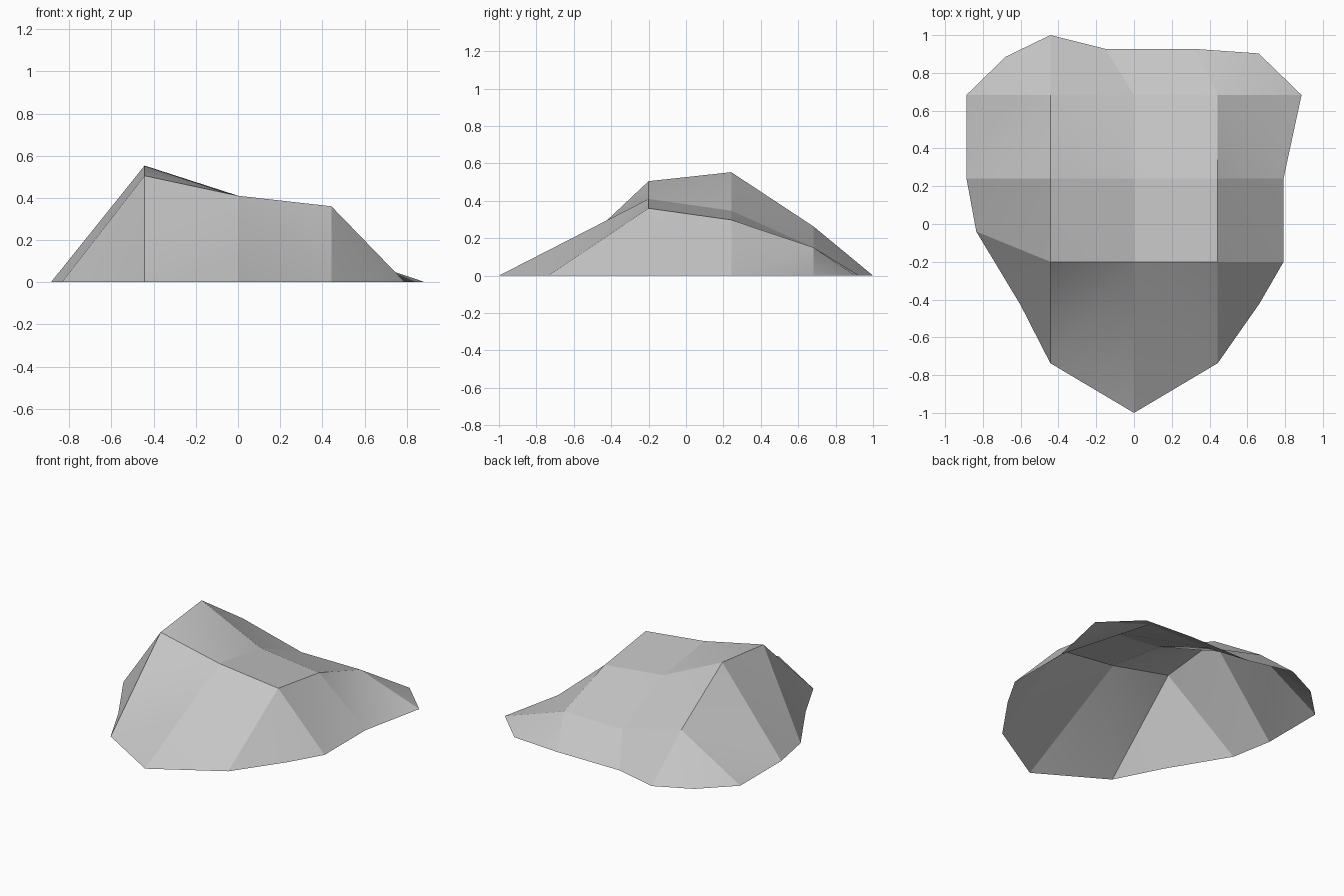
import bpy, bmesh

if "Cube" in bpy.data.objects:
    bpy.data.objects.remove(bpy.data.objects["Cube"])

# Plain grey stone
stone = bpy.data.materials.new("grey_stone")
stone.use_nodes = True
grey = (0.56, 0.56, 0.56, 1)
stone.diffuse_color = grey
stone.node_tree.nodes["Principled BSDF"].inputs["Base Color"].default_value = grey

# Ground outline, each side running from low to high coordinate
front = [(-0.60, -0.43), (-0.443, -0.737), (0, -1.0), (0.443, -0.737), (0.665, -0.42)]
back = [(-0.68, 0.885), (-0.443, 1.0), (-0.15, 0.927), (0.32, 0.927), (0.66, 0.903)]
left_edge = [(-0.835, -0.04), (-0.887, 0.242), (-0.887, 0.683)]
right_edge = [(0.792, -0.20), (0.792, 0.242), (0.887, 0.683)]

# Raised crown: heights at regular grid points, front row first
columns = (-0.443, 0, 0.443)
rows = (-0.20, 0.242, 0.683)
heights = [(0.505, 0.41, 0.36), (0.553, 0.347, 0.298), (0.262, 0.15, 0.15)]

bm = bmesh.new()


def ground(points):
    return [bm.verts.new((x, y, 0)) for x, y in points]


grid = [ground(front)]
for y, row, lo, hi in zip(rows, heights, left_edge, right_edge):
    crown = [bm.verts.new((x, y, z)) for x, z in zip(columns, row)]
    grid.append(ground([lo]) + crown + ground([hi]))
grid.append(ground(back))

# Skin the grid; the underside stays open
for j in range(4):
    for i in range(4):
        bm.faces.new((grid[j][i], grid[j][i + 1], grid[j + 1][i + 1], grid[j + 1][i]))

# Facet edges stay sharp, while each facet folds softly along its short diagonal
for face in bm.faces:
    face.smooth = True
facet_edges = list(bm.edges)
bmesh.ops.triangulate(bm, faces=bm.faces[:], quad_method='SHORT_EDGE')
for edge in facet_edges:
    edge.smooth = False

mesh = bpy.data.meshes.new("rock_mound")
bm.to_mesh(mesh)
bm.free()
mesh.materials.append(stone)

rock = bpy.data.objects.new("rock_mound", mesh)
bpy.context.collection.objects.link(rock)
